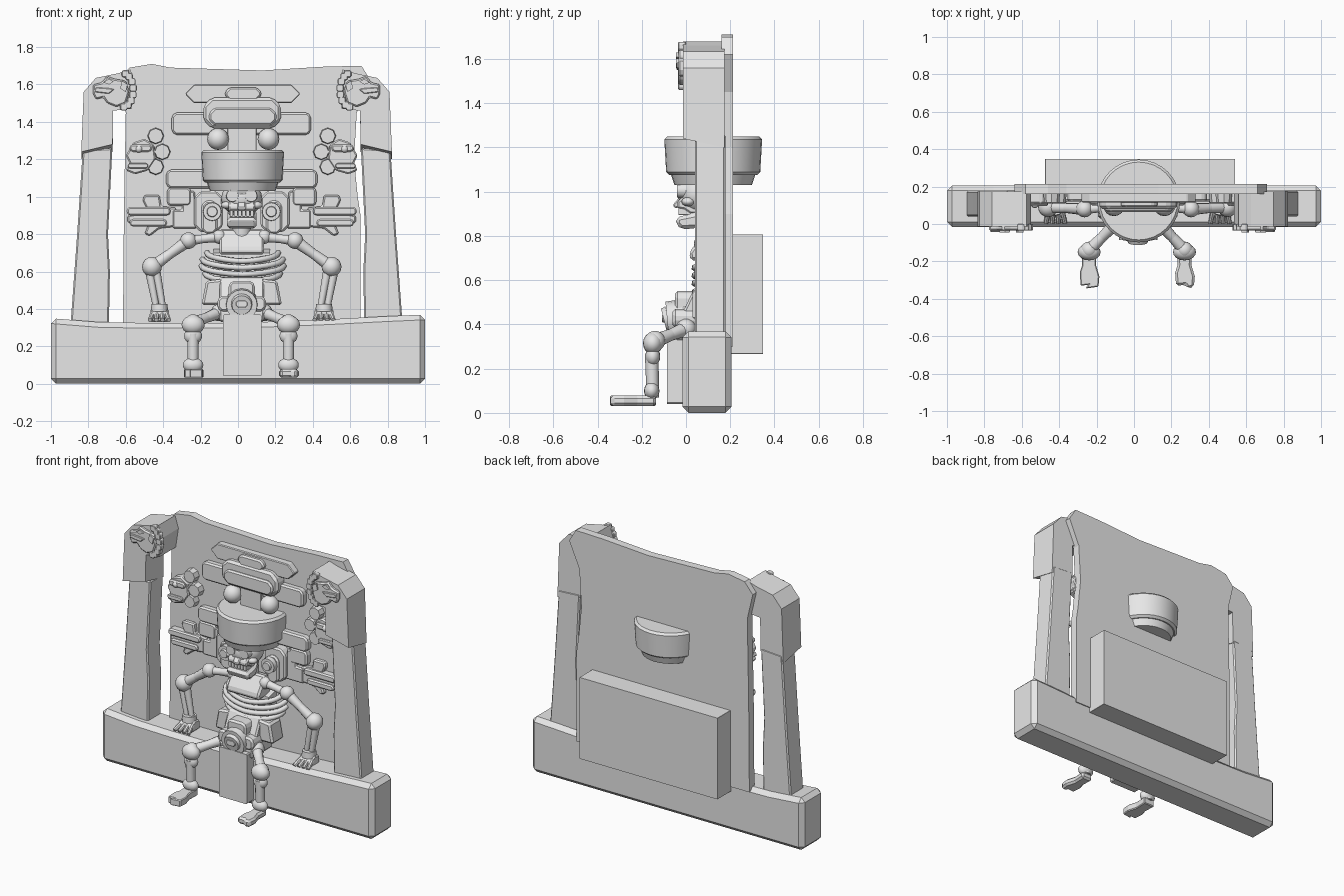
import bpy, bmesh, math
from mathutils import Vector, Matrix

if "Cube" in bpy.data.objects:
    bpy.data.objects.remove(bpy.data.objects["Cube"])

stone = bpy.data.materials.new("grey stone")
stone.diffuse_color = (0.8, 0.8, 0.8, 1)
stone.use_nodes = True
stone.node_tree.nodes["Principled BSDF"].inputs["Base Color"].default_value = stone.diffuse_color
C = 0.02  # centre line of the figure and reliefs


def finish(name, bm, bevel=0, smooth=False):
    bmesh.ops.recalc_face_normals(bm, faces=bm.faces)
    me = bpy.data.meshes.new(name)
    bm.to_mesh(me)
    bm.free()
    ob = bpy.data.objects.new(name, me)
    bpy.context.collection.objects.link(ob)
    me.materials.append(stone)
    if bevel:
        m = ob.modifiers.new("bevel", 'BEVEL')
        m.width, m.segments, m.limit_method = bevel, 1, 'ANGLE'
    if smooth:
        bpy.ops.object.select_all(action='DESELECT')
        ob.select_set(True)
        bpy.context.view_layer.objects.active = ob
        bpy.ops.object.shade_smooth_by_angle(angle=math.radians(40))
    return ob


def poly(name, pts, d0, d1, axis='Y', bevel=0.0):
    """Extrude an outline between two depths along an axis."""
    to3 = {'Y': lambda u, v, d: (u, d, v), 'Z': lambda u, v, d: (u, v, d),
           'X': lambda u, v, d: (d, u, v)}[axis]
    bm = bmesh.new()
    rings = [[bm.verts.new(to3(u, v, d)) for u, v in pts] for d in (d0, d1)]
    bm.faces.new(rings[0])
    bm.faces.new(rings[1])
    n = len(pts)
    for i in range(n):
        j = (i + 1) % n
        bm.faces.new((rings[0][i], rings[0][j], rings[1][j], rings[1][i]))
    return finish(name, bm, bevel)


def plate(name, x0, x1, z0, z1, y0, y1=0.17, cut=0.025, bevel=0.01):
    """Raised panel with clipped corners."""
    pts = [(x0 + cut, z0), (x1 - cut, z0), (x1, z0 + cut), (x1, z1 - cut),
           (x1 - cut, z1), (x0 + cut, z1), (x0, z1 - cut), (x0, z0 + cut)]
    return poly(name, pts, y0, y1, bevel=bevel)


def rod(name, a, b, r1, r2=None, sides=12, bevel=0):
    a, b = Vector(a), Vector(b)
    d = b - a
    mat = Matrix.Translation((a + b) / 2) @ d.to_track_quat('Z', 'Y').to_matrix().to_4x4()
    bm = bmesh.new()
    bmesh.ops.create_cone(bm, cap_ends=True, segments=sides, radius1=r1,
                          radius2=r1 if r2 is None else r2, depth=d.length, matrix=mat)
    return finish(name, bm, bevel, sides > 8)


def ball(name, p, r, scale=(1, 1, 1)):
    bm = bmesh.new()
    bmesh.ops.create_uvsphere(bm, u_segments=16, v_segments=10, radius=r,
                              matrix=Matrix.Translation(p) @ Matrix.Diagonal((*scale, 1)))
    return finish(name, bm, 0, True)


def bone(name, a, b, r):
    """Shaft that narrows in the middle, with a knob at each end."""
    m = (Vector(a) + Vector(b)) / 2
    rod(name + "_upper", a, m, r, r * 0.8)
    rod(name + "_lower", m, b, r * 0.8, r)
    ball(name + "_knob", a, r * 1.35)
    ball(name + "_end", b, r * 1.35)


# base, back slab and rear block
poly("base", [(-1, 0), (1, 0), (1, .37), (.78, .36), (.5, .345), (0, .325),
              (-.5, .325), (-.75, .33), (-1, .35)], -.016, .206, bevel=.028)
poly("back_slab", [(-.615, .3), (-.61, .9), (-.6, 1.45), (-.64, 1.62), (-.58, 1.69), (-.46, 1.71),
                   (-.36, 1.69), (.13, 1.675), (.46, 1.695), (.66, 1.70), (.71, 1.62), (.635, 1.45),
                   (.62, 1.2), (.64, 1.0), (.655, .9), (.655, .3)], .16, .213)
plate("rear_block", -.475, .54, .267, .807, .19, .348, cut=.001, bevel=0)

# side pillars with a jutting upper block and an animal head on each
for s, side in ((-1, "left"), (1, "right")):
    def mx(pts):
        return [(-s * x - (.015 if s > 0 else 0), z) for x, z in pts]
    poly(side + "_pillar", mx([(-.895, .32), (-.69, .32), (-.685, .6), (-.695, .8), (-.68, 1.1),
                               (-.672, 1.26), (-.83, 1.25), (-.86, .8)]), .04, .178, bevel=.008)
    block = poly(side + "_pillar_head", mx([(-.838, 1.2), (-.67, 1.24), (-.668, 1.46), (-.57, 1.47),
                 (-.55, 1.6), (-.575, 1.68), (-.64, 1.66), (-.76, 1.635), (-.825, 1.56)]), -.014, .175)
    for v in block.data.vertices:
        if v.co.y < 0 and v.co.z < 1.3:
            v.co.z += .04
    poly(side + "_beast_head", mx([(-.775, 1.55), (-.76, 1.52), (-.72, 1.53), (-.7, 1.5), (-.65, 1.48),
         (-.6, 1.5), (-.58, 1.56), (-.6, 1.62), (-.66, 1.63), (-.7, 1.645), (-.73, 1.61),
         (-.775, 1.6)]), -.035, 0, bevel=.008)
    poly(side + "_beast_lip", mx([(-.77, 1.56), (-.69, 1.55), (-.66, 1.575), (-.69, 1.58),
                                  (-.76, 1.585)]), -.043, 0, bevel=.004)
    poly(side + "_beast_eye", mx([(-.72, 1.61), (-.69, 1.6), (-.665, 1.615), (-.69, 1.63)]), -.045, 0)
    poly(side + "_beast_ear", mx([(-.63, 1.58), (-.6, 1.56), (-.59, 1.6), (-.62, 1.62)]), -.045, 0)
    for i in range(8):  # beaded mane
        a = math.radians(-85 + i * 23)
        x, z = -.615 + .055 * math.cos(a), 1.57 + .09 * math.sin(a)
        (px, pz), = mx([(x, z)])
        plate(side + "_beast_mane", px - .02, px + .02, pz - .02, pz + .02, -.036, 0, .008, .004)

# stacked headdress panels
plate("crest_bar", -.28, .33, 1.5, 1.6, .115, cut=.045)
plate("crest_knob", -.07, .125, 1.515, 1.585, .09)
plate("crest_wide_bar", -.355, .39, 1.33, 1.45, .12, cut=.02)
plate("crest_block", -.185, .23, 1.365, 1.53, .08, cut=.045, bevel=.015)
plate("crest_block_front", -.155, .205, 1.38, 1.475, .065, cut=.03)
plate("crest_stem", -.055, .1, 1.2, 1.39, .1, cut=.004)
plate("collar_bar", -.385, .425, 1.045, 1.145, .12, cut=.02)

# round headband and its lower ring
rod("headband_lower_ring", (C + .005, .123, 1.03), (C + .005, .123, 1.09), .175, .195, 32)
rod("headband", (C + .005, .123, 1.075), (C + .005, .123, 1.25), .212, .222, 32, .014)

# wall reliefs, mirrored about the figure
for s, side in ((-1, "left"), (1, "right")):
    def rel(name, x0, x1, z0, z1, y0, **k):
        a, b = sorted((C + s * x0, C + s * x1))
        plate(side + "_" + name, a, b, z0, z1, y0, **k)

    def relpoly(name, pts, y0, bevel=.008):
        poly(side + "_" + name, [(C + s * x, z) for x, z in pts], y0, .17, bevel=bevel)

    ball(side + "_headdress_orb", (C + .008 + s * .135, .1, 1.308), .058)
    # ear discs on stepped plates
    rel("ear_plate", .1, .255, .81, 1.03, .1, cut=.035)
    rel("ear_tassel", .13, .215, .8, .98, .085)
    rod(side + "_ear_disc", (C + s * .158, .14, .92), (C + s * .158, .055, .92), .052, .048, 16)
    rod(side + "_ear_disc_core", (C + s * .158, .06, .92), (C + s * .158, .04, .92), .03, .026, 16)
    relpoly("stepped_panel", [(.25, 1.03), (.32, 1.03), (.32, .93), (.37, .93), (.37, .83), (.24, .83)], .125)
    rel("stepped_bar", .27, .4, .95, 1.05, .12, cut=.015)
    # serpent relief
    relpoly("serpent_body", [(.35, .84), (.44, .83), (.49, .79), (.52, .8), (.5, .85), (.61, .86),
                             (.61, .9), (.5, .92), (.53, .98), (.52, 1.01), (.44, 1.01), (.43, .95),
                             (.35, .94)], .13)
    rel("serpent_jaw", .38, .615, .9, .945, .11, cut=.012)
    rel("serpent_tongue", .4, .6, .84, .88, .115, cut=.012)
    # small profile mask with discs
    for x, z in ((.46, 1.325), (.425, 1.24), (.46, 1.16), (.5, 1.24)):
        rod(side + "_relief_disc", (C + s * x, .17, z), (C + s * x, .115, z), .045, .04, 8)
    relpoly("mask", [(.5, 1.14), (.57, 1.12), (.62, 1.14), (.6, 1.18), (.62, 1.22), (.58, 1.29),
                     (.52, 1.31), (.47, 1.28), (.46, 1.2)], .11)
    rel("mask_brow", .48, .6, 1.24, 1.28, .095, cut=.012)
    rel("mask_mouth", .5, .61, 1.15, 1.18, .095, cut=.01)
    ball(side + "_mask_eye", (C + s * .55, .105, 1.255), .02)

# skull
ball("cranium", (C, .06, .99), .1, (1.1, 1, .95))
poly("skull_face", [(.1, 1.04), (-.045, 1.04), (-.03, 1.0), (-.01, .98), (-.04, .955), (-.04, .925),
                    (-.01, .92), (.02, .9), (.1, .9)], C - .07, C + .07, 'X', .008)
poly("nose", [(.0, 1.01), (-.06, .94), (-.05, .925), (.0, .935)], C - .022, C + .022, 'X', .006)
poly("jaw", [(.06, .94), (.03, .9), (-.045, .885), (-.045, .85), (-.02, .83), (.05, .835), (.09, .9)],
     C - .08, C + .08, 'X', .02)
for s in (-1, 1):
    ball("cheekbone", (C + s * .075, .01, .955), .03, (1.2, 1, .7))
    rod("eye_rim", (C + s * .05, .0, 1.005), (C + s * .05, -.04, 1.005), .036, .032, 12)
for i in range(6):
    x = C - .055 + i * .022
    plate("tooth", x - .009, x + .009, .895, .93, -.035, .02, .003, 0)
rod("neck", (C, .11, .78), (C, .1, .9), .05)

# chest plate, spine and ribs
poly("chest_plate", [(.09, .83), (.015, .725), (.02, .69), (.14, .69), (.16, .81)], C - .12, C + .12, 'X', .012)
rod("spine", (C, .13, .5), (C, .13, .8), .055)
for i, (z, w) in enumerate(((.7, .19), (.665, .215), (.63, .22), (.59, .2))):
    cu = bpy.data.curves.new("rib", 'CURVE')
    cu.dimensions, cu.bevel_depth, cu.bevel_resolution, cu.use_fill_caps = '3D', .016, 1, True
    sp = cu.splines.new('POLY')
    sp.points.add(16)
    for k, p in enumerate(sp.points):
        t = k / 8 - 1
        p.co = (C + .005 + w * math.sin(t * 1.57), .16 - .12 * math.cos(t * 1.57),
                z - .045 * (1 - abs(t) ** 1.5), 1)
    ob = bpy.data.objects.new("rib_%d" % i, cu)
    bpy.context.collection.objects.link(ob)
    cu.materials.append(stone)
poly("rib_core", [(.16, .72), (.08, .7), (.07, .55), (.16, .5)], C - .15, C + .15, 'X')

# pelvis, belt mask and loincloth
poly("pelvis", [(.16, .56), (.04, .57), (-.05, .38), (-.05, .33), (.16, .33)], C - .12, C + .12, 'X', .01)
for s in (-1, 1):
    poly("hip_flap", [(C + s * .1, .56), (C + s * .19, .55), (C + s * .215, .42), (C + s * .1, .42)],
         .03, .15, bevel=.012)
plate("belt_mask_top", C - .07, C + .07, .43, .55, -.05, .06, .02, .012)
plate("belt_mask_sides", C - .13, C + .13, .385, .47, -.06, .06, .02, .012)
rod("belt_disc", (C, .02, .43), (C, -.085, .42), .09, .083, 16)
rod("belt_disc_rim", (C, -.08, .425), (C, -.1, .42), .058, .052, 16)
plate("belt_disc_mouth", C - .032, C + .032, .408, .445, -.108, -.08, .012, .003)
plate("loincloth", -.08, .125, .04, .37, -.085, .0, .006, 0)

# arms resting on the base, legs hanging in front of it
for s, side in ((-1, "left"), (1, "right")):
    sh = (C + s * .285, .08, .765)
    el = (C + s * .48, .09, .625)
    wr = (C + s * .44, .09, .41)
    bone(side + "_collarbone", (C + s * .12, .09, .785), sh, .028)
    bone(side + "_upper_arm", sh, el, .033)
    ball(side + "_elbow", el, .053)
    for o in (-.018, .018):
        rod(side + "_forearm", (el[0] + o, .09, el[2]), (wr[0] + o, .09, wr[2]), .024, .017)
    rod(side + "_bracelet", (wr[0], .09, .425), (wr[0], .09, .385), .043, .046, 12)
    poly(side + "_palm", [(.13, .33), (.13, .39), (.08, .4), (.04, .37), (.04, .33)],
         wr[0] - .05, wr[0] + .05, 'X', .008)
    for k in range(4):
        x = wr[0] + (k - 1.5) * .034
        rod(side + "_finger", (wr[0] + (k - 1.5) * .024, .07, .375), (x, .005, .34), .015, .012, 8)

    kx = C - .005 + s * .255
    bone(side + "_thigh", (C + s * .12, .0, .38), (kx, -.14, .325), .034)
    ball(side + "_knee", (kx, -.15, .315), .056, (1.1, .8, .9))
    ball(side + "_knee_lower", (kx, -.15, .255), .048, (1, .7, .9))
    rod(side + "_shin", (kx, -.155, .27), (kx, -.15, .07), .031, .028)
    ball(side + "_ankle", (kx, -.155, .1), .05, (1.1, .7, .8))
    poly(side + "_foot", [(kx - .04, -.135), (kx + .04, -.135), (kx + .037, -.22), (kx + .055, -.28),
                          (kx + .05, -.335), (kx + s * .02, -.345), (kx + s * .005, -.325),
                          (kx - .045, -.33), (kx - .05, -.26), (kx - .037, -.22)],
         .032, .078, 'Z', .012)
